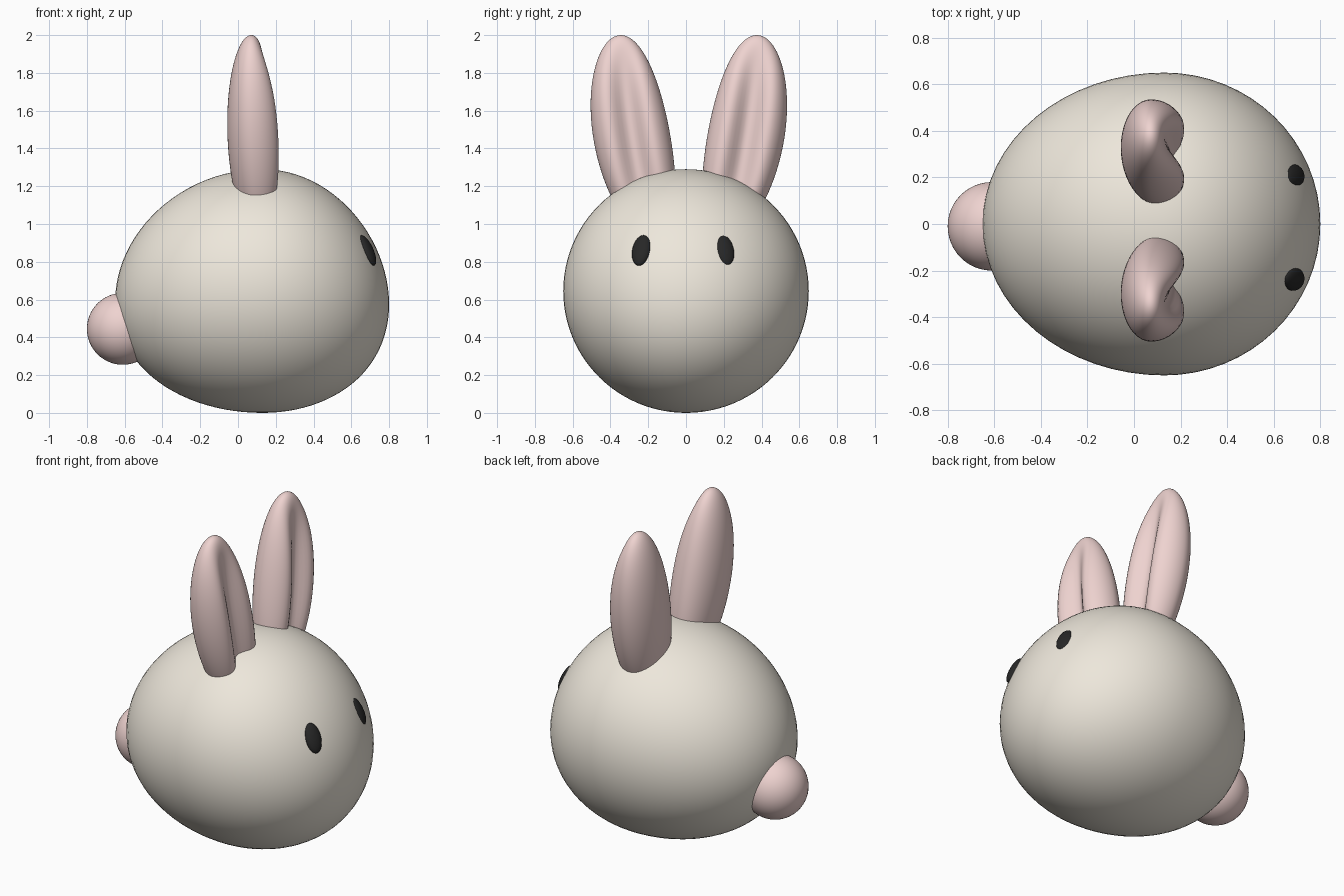
import bpy, bmesh, math
from mathutils import Vector

if "Cube" in bpy.data.objects:
    bpy.data.objects.remove(bpy.data.objects["Cube"])


def material(name, rgb):
    m = bpy.data.materials.new(name)
    m.diffuse_color = (*rgb, 1)
    m.use_nodes = True
    m.node_tree.nodes["Principled BSDF"].inputs["Base Color"].default_value = m.diffuse_color
    return m


CREAM = material("cream", (0.85, 0.80, 0.71))
PINK = material("pink", (0.86, 0.65, 0.63))
DARK = material("dark", (0.02, 0.02, 0.02))


def shaped_sphere(name, mat, shape, segments=48, rings=32):
    """Smooth unit sphere whose points are moved by shape(point)."""
    bm = bmesh.new()
    bmesh.ops.create_uvsphere(bm, u_segments=segments, v_segments=rings, radius=1)
    for v in bm.verts:
        v.co = shape(v.co.copy())
    bmesh.ops.recalc_face_normals(bm, faces=bm.faces)
    for f in bm.faces:
        f.smooth = True
    me = bpy.data.meshes.new(name)
    bm.to_mesh(me)
    bm.free()
    me.materials.append(mat)
    ob = bpy.data.objects.new(name, me)
    bpy.context.collection.objects.link(ob)
    return ob


# Egg-shaped body: blunt at the face, longer behind, both ends drooping slightly
def body_shape(p):
    front = p.x > 0
    length, droop = (0.67, 0.07) if front else (0.78, 0.05)
    return Vector((0.13 + length * p.x, 0.65 * p.y,
                   0.645 + 0.645 * p.z - droop * p.x ** 2))


shaped_sphere("body", CREAM, body_shape, 64, 48)

# Round tail
shaped_sphere("tail", PINK,
              lambda p: Vector((-0.61, -0.01, 0.445)) + 0.19 * p)


# Ears: leaning flattened ellipsoids with a groove down the front
def ear_shape(side):
    def shape(p):
        v = p.z
        xc = 0.08 - 0.025 * v + 0.015 * v * v
        yc = 0.30 + 0.09 * v - 0.03 * v * v
        depth = 0.135
        if p.x > 0:
            fade = 1 - v ** 4
            depth += fade * (0.04 - 0.10 * math.exp(-(p.y / 0.4) ** 2))
        return Vector((xc + depth * p.x,
                       0.015 + side * (yc + 0.205 * p.y),
                       1.45 + 0.55 * v))
    return shape


# Eyes: flat ovals lying on the face
def eye_shape(side):
    centre = Vector((0.686, -0.015 + side * 0.222, 0.86))
    turn = Vector((0.845, side * 0.323, 0.426)).to_track_quat('X', 'Z')
    return lambda p: centre + turn @ Vector((0.028 * p.x, 0.05 * p.y, 0.088 * p.z))


for side, label in ((1, "left"), (-1, "right")):
    shaped_sphere(label + "_ear", PINK, ear_shape(side), 64, 48)
    shaped_sphere(label + "_eye", DARK, eye_shape(side), 32, 20)
